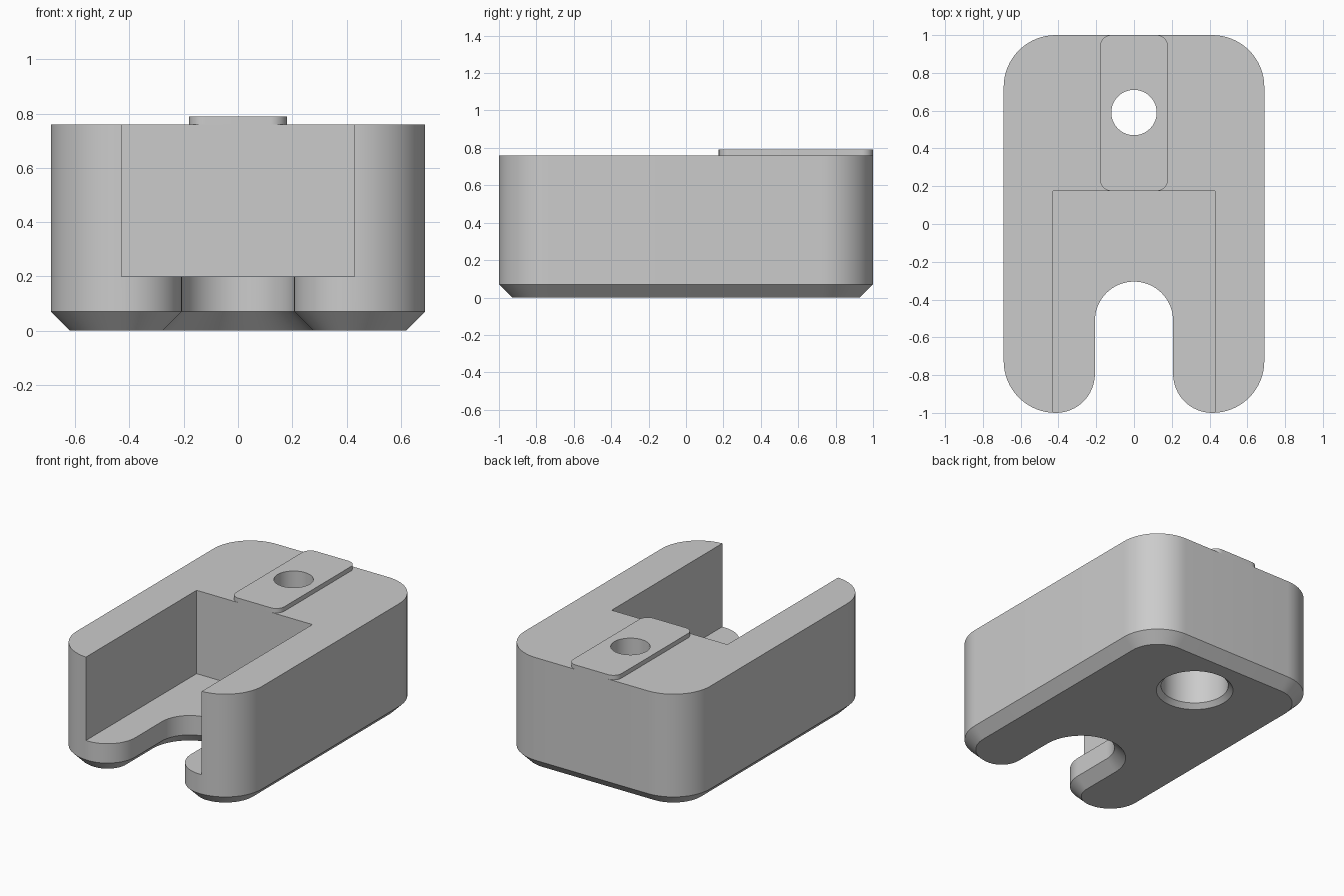
import bpy, bmesh, math

cube = bpy.data.objects.get("Cube")
if cube:
    bpy.data.objects.remove(cube, do_unlink=True)

grey = bpy.data.materials.new("light grey")
grey.use_nodes = True
colour = (0.6, 0.6, 0.6, 1)
grey.diffuse_color = colour
grey.node_tree.nodes["Principled BSDF"].inputs["Base Color"].default_value = colour


def arc(cx, cy, r, start, end, steps=16):
    """Points on an arc, angles in degrees."""
    angles = [math.radians(start + (end - start) * i / steps) for i in range(steps + 1)]
    return [(cx + r * math.cos(a), cy + r * math.sin(a)) for a in angles]


def loft(name, layers):
    """Closed solid through stacked outlines, given as (z, points)."""
    bm = bmesh.new()
    rings = [[bm.verts.new((x, y, z)) for x, y in points] for z, points in layers]
    for low, high in zip(rings, rings[1:]):
        for i in range(len(low)):
            j = (i + 1) % len(low)
            bm.faces.new((low[i], low[j], high[j], high[i]))
    bm.faces.new(rings[0][::-1])
    bm.faces.new(rings[-1])
    bmesh.ops.recalc_face_normals(bm, faces=bm.faces)
    mesh = bpy.data.meshes.new(name)
    bm.to_mesh(mesh)
    bm.free()
    mesh.materials.append(grey)
    obj = bpy.data.objects.new(name, mesh)
    bpy.context.collection.objects.link(obj)
    return obj


def activate(obj):
    bpy.ops.object.select_all(action="DESELECT")
    obj.select_set(True)
    bpy.context.view_layer.objects.active = obj


def cut(obj, cutter):
    mod = obj.modifiers.new("cut", "BOOLEAN")
    mod.operation = "DIFFERENCE"
    mod.solver = "EXACT"
    mod.object = cutter
    activate(obj)
    bpy.ops.object.modifier_apply(modifier=mod.name)


def rectangle(x, y0, y1):
    return [(-x, y0), (x, y0), (x, y1), (-x, y1)]


def rounded_rectangle(x, y0, y1, r):
    return (arc(x - r, y1 - r, r, 0, 90) + arc(r - x, y1 - r, r, 90, 180)
            + arc(r - x, y0 + r, r, 180, 270) + arc(x - r, y0 + r, r, 270, 360))


def body_outline(inset):
    """Rounded block with a round-ended slot between two front feet."""
    slot = 0.207
    half = arc(0, -0.512, slot + inset, 90, 0)
    half += arc(0.414, -0.793, slot - inset, 180, 270)
    half += arc(0.415, -0.725, 0.275 - inset, 270, 360)
    half += arc(0.415, 0.725, 0.275 - inset, 0, 90)
    return half + [(-x, y) for x, y in reversed(half[1:])]


# Body with a chamfered foot
body = loft("body", [(0, body_outline(0.07)), (0.07, body_outline(0)), (0.76, body_outline(0))])

# Raised pad on the top rear
pad = loft("raised_pad", [(0.76, rounded_rectangle(0.18, 0.175, 1.0, 0.06)),
                          (0.79, rounded_rectangle(0.18, 0.175, 1.0, 0.06))])

# Open front pocket
pocket = loft("pocket_cutter", [(0.2, rectangle(0.43, -1.2, 0.175)),
                                (1.0, rectangle(0.43, -1.2, 0.175))])


# Stepped screw hole with a chamfered mouth underneath
def circle(r):
    return arc(0, 0.59, r, 0, 360, 64)[:-1]


hole = loft("hole_cutter", [(-0.1, circle(0.34)), (0, circle(0.24)), (0.03, circle(0.21)),
                            (0.5, circle(0.21)), (0.5, circle(0.12)), (1.0, circle(0.12))])

cut(body, pocket)
cut(body, hole)
cut(pad, hole)
for cutter in (pocket, hole):
    bpy.data.objects.remove(cutter, do_unlink=True)

for part in (body, pad):
    activate(part)
    bpy.ops.object.shade_smooth_by_angle(angle=math.radians(30))
